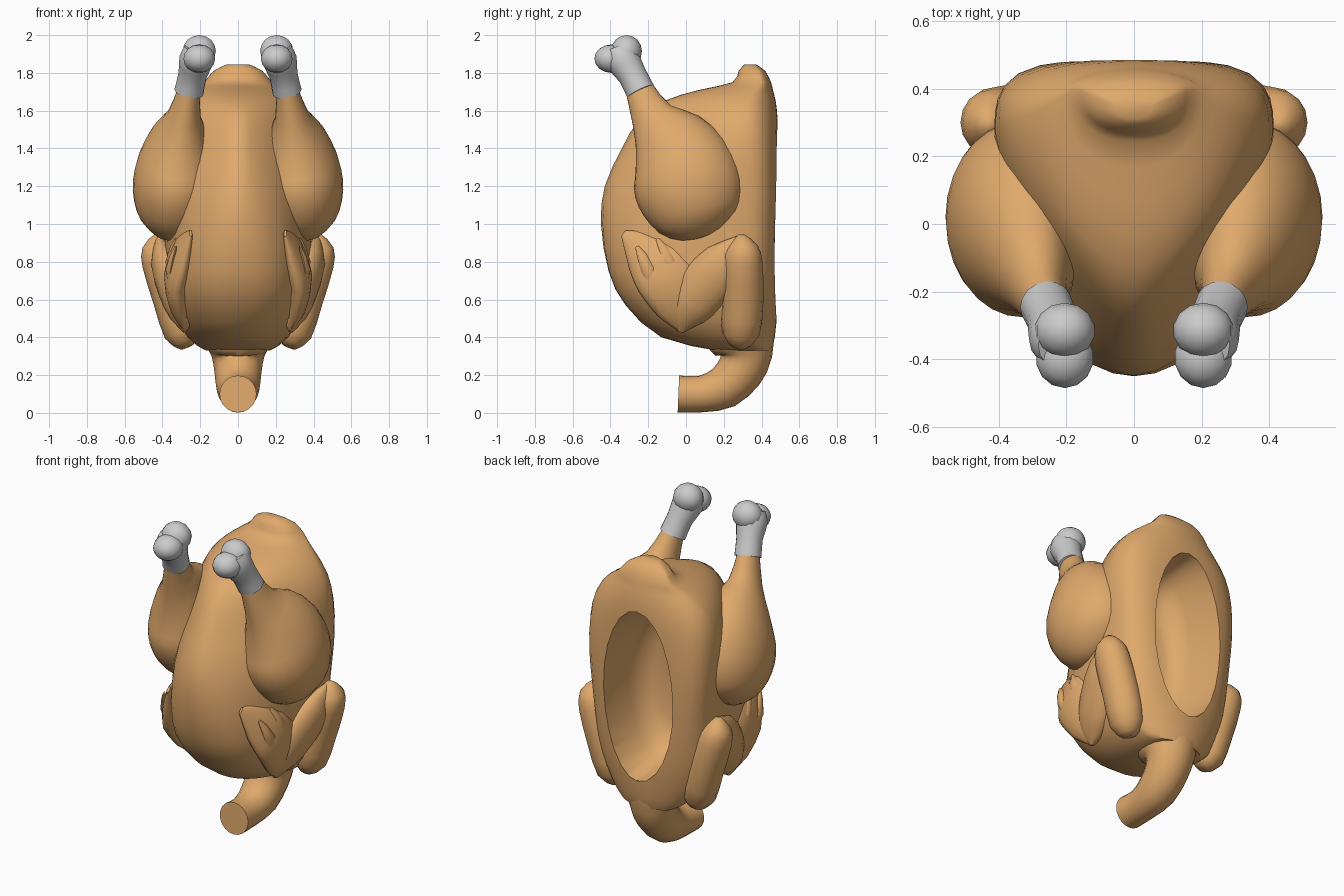
import bpy, bmesh, math
from mathutils import Vector

if "Cube" in bpy.data.objects:
    bpy.data.objects.remove(bpy.data.objects["Cube"])


def material(name, rgb):
    m = bpy.data.materials.new(name)
    m.diffuse_color = (*rgb, 1)
    m.use_nodes = True
    m.node_tree.nodes["Principled BSDF"].inputs["Base Color"].default_value = m.diffuse_color
    return m


SKIN = material("roast_skin", (0.75, 0.40, 0.15))


def resample(rows, n):
    """Catmull-Rom interpolation of rows of numbers, n steps per span."""
    out = []
    for i in range(len(rows) - 1):
        a, b, c, d = (rows[max(0, min(len(rows) - 1, i + k))] for k in (-1, 0, 1, 2))
        for s in range(n):
            t = s / n
            out.append([q + 0.5 * t * (r - p + t * (2 * p - 5 * q + 4 * r - w
                        + t * (3 * (q - r) + w - p))) for p, q, r, w in zip(a, b, c, d)])
    return out + [list(rows[-1])]


def smooth(ob, angle):
    bpy.ops.object.select_all(action='DESELECT')
    ob.select_set(True)
    bpy.context.view_layer.objects.active = ob
    bpy.ops.object.shade_smooth_by_angle(angle=math.radians(angle))


def loft(name, rings, mat=None, mirror=False, angle=55):
    """Skin closed rings of points, with capped ends."""
    bm = bmesh.new()
    vs = [[bm.verts.new(p) for p in ring] for ring in rings]
    n = len(vs[0])
    for a, b in zip(vs, vs[1:]):
        for i in range(n):
            j = (i + 1) % n
            bm.faces.new((a[i], a[j], b[j], b[i]))
    bm.faces.new(vs[0])
    bm.faces.new(vs[-1])
    bmesh.ops.recalc_face_normals(bm, faces=bm.faces)
    me = bpy.data.meshes.new(name)
    bm.to_mesh(me)
    bm.free()
    ob = bpy.data.objects.new(name, me)
    bpy.context.collection.objects.link(ob)
    if mat:
        me.materials.append(mat)
    if mirror:
        m = ob.modifiers.new("mirror", 'MIRROR')
        m.use_mirror_merge = False
    smooth(ob, angle)
    return ob


def tube(name, pts, mat=None, mirror=False, sx=1.0, seg=16, steps=2, tuck=False):
    """Round tube through (x, y, z, radius); sx flattens it sideways.
    tuck keeps the hidden inner side clear of the cavity."""
    pts = resample(pts, steps)
    rings = []
    for i, p in enumerate(pts):
        a, b = pts[max(i - 1, 0)], pts[min(i + 1, len(pts) - 1)]
        d = (Vector(b[:3]) - Vector(a[:3])).normalized()
        u = Vector((1, 0, 0))
        u = (u - u.dot(d) * d).normalized()
        v = d.cross(u)
        ring = []
        for k in range(seg):
            t = 2 * math.pi * k / seg
            q = Vector(p[:3]) + p[3] * (sx * math.cos(t) * u + math.sin(t) * v)
            if tuck:
                q.x = max(q.x, min(.23, .10 + .43 * (q.y + .28)))
            ring.append(q)
        rings.append(ring)
    return loft(name, rings, mat, mirror)


# Body: z, front y, back y, half width, front roundness, back squareness
rows = [(.33, .16, .45, .17, 2.0, 1.8), (.40, -.13, .47, .27, 2.2, 1.8),
        (.57, -.32, .485, .36, 2.4, 2.1), (.75, -.41, .485, .38, 2.4, 2.8),
        (1.0, -.45, .485, .395, 2.0, 3.6), (1.2, -.43, .485, .41, 1.65, 3.8),
        (1.4, -.34, .485, .41, 1.45, 3.2), (1.55, -.25, .485, .38, 1.45, 2.5),
        (1.65, -.12, .475, .31, 1.7, 2.1), (1.71, .07, .46, .235, 2.0, 2.0),
        (1.75, .245, .45, .18, 2.3, 2.0), (1.81, .278, .42, .13, 2.3, 2.0),
        (1.845, .31, .37, .06, 2.0, 2.0)]


def body_ring(z, yf, yb, w, n, nb, seg=40):
    ym = yf + 0.74 * (yb - yf)
    ring = []
    for k in range(seg):
        t = 2 * math.pi * k / seg
        c, s = math.cos(t), math.sin(t)
        e = nb if s > 0 else n
        r = (abs(c) ** e + abs(s) ** e) ** (-1 / e)
        depth = (yb - ym) if s > 0 else (ym - yf)
        ring.append((w * r * c, ym + depth * r * s, z))
    return ring


body = loft("body", [body_ring(*r) for r in resample(rows, 2)], SKIN)

# Oval cavity opened in the flat back
cutter = loft("cavity_cutter", [[(s * .24 * math.cos(2 * math.pi * k / 24), y,
              1.03 + s * .53 * math.sin(2 * math.pi * k / 24)) for k in range(24)]
              for y, s in ((.11, .55), (.15, .8), (.25, .92), (.48, 1), (.7, 1))], SKIN)
cutter.hide_render = True
cut = body.modifiers.new("cavity", 'BOOLEAN')
cut.operation = 'DIFFERENCE'
cut.object = cutter
smooth(body, 55)
bpy.ops.object.modifier_apply(modifier="cavity")
bpy.data.objects.remove(cutter)
smooth(body, 55)

# Neck curling forward to a flat cut end, flaring into the body
tube("neck", [(0, -.04, .10, .098), (0, .08, .10, .097), (0, .20, .135, .115),
              (0, .285, .22, .125), (0, .315, .30, .14), (0, .30, .37, .175),
              (0, .28, .46, .20)], SKIN, seg=20)

# Drumstick meat
tube("thigh", [(.36, .09, .93, .01), (.36, .085, .945, .11), (.35, .065, 1.01, .215),
               (.34, .04, 1.11, .272), (.33, .01, 1.22, .29), (.32, -.03, 1.34, .265),
               (.305, -.10, 1.46, .20), (.285, -.18, 1.57, .115), (.26, -.245, 1.71, .076)],
     SKIN, True, sx=.78, seg=28, tuck=True)

# Bare bone with two rounded knuckles
tube("leg_bone", [(.26, -.24, 1.70, .078), (.24, -.285, 1.79, .076), (.22, -.335, 1.87, .092),
                  (.207, -.355, 1.925, .078)], None, True)
for name, c, size in (("upper_knuckle", (.205, -.315, 1.915), (.09, .082, .085)),
                      ("lower_knuckle", (.205, -.395, 1.875), (.086, .09, .075))):
    bpy.ops.mesh.primitive_uv_sphere_add(segments=14, ring_count=8, radius=1, location=c)
    ob = bpy.context.object
    ob.name = name
    ob.scale = size
    bpy.ops.object.transform_apply(location=True, scale=True)
    m = ob.modifiers.new("mirror", 'MIRROR')
    m.use_mirror_merge = False
    smooth(ob, 55)

# Wing folded in three: upper arm, forearm, tip
tube("wing_upper_arm", [(.27, .28, .35, .04), (.295, .29, .42, .10), (.345, .30, .60, .11),
                        (.41, .30, .80, .105), (.43, .30, .88, .08), (.425, .29, .945, .015)],
     SKIN, True, sx=.95)
tube("wing_forearm", [(.42, .30, .92, .03), (.39, .21, .80, .12), (.34, .09, .66, .14),
                      (.30, 0, .53, .11), (.28, -.03, .43, .02)], SKIN, True, sx=.6)
tube("wing_tip", [(.28, -.01, .44, .03), (.31, -.04, .55, .12), (.325, -.10, .72, .17),
                  (.29, -.21, .85, .13), (.25, -.33, .95, .02)], SKIN, True, sx=.4)

# Skin folds along the wing tip
for i in range(2):
    y, z = -.20 + .11 * i, .76 + .04 * i
    tube("wing_fold_%d" % (i + 1), [(.33, y - .06, z + .12, .01), (.36, y, z, .04),
                                    (.345, y + .05, z - .16, .01)], SKIN, True, sx=.6, seg=8)
